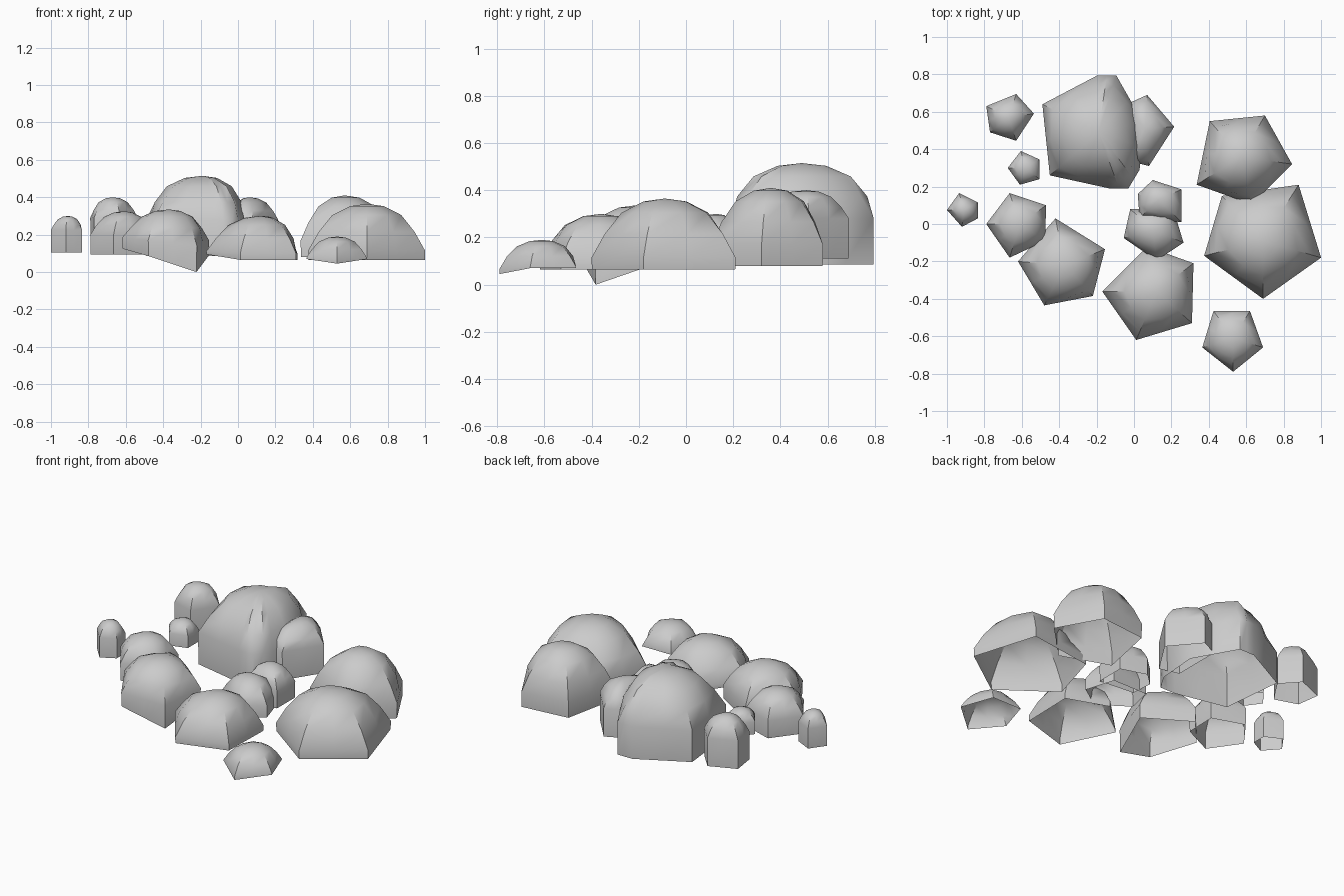
import bpy, bmesh, math
from mathutils import Vector

if "Cube" in bpy.data.objects:
    bpy.data.objects.remove(bpy.data.objects["Cube"])


def rock(name, outline, top, base, shoulder, taper=0.995, dips=None):
    """Faceted boulder shell, open below: polygon footprint, skirt, rounded dome."""
    dips = dips or {}
    c = Vector(top)
    # footprint corners alternated with edge midpoints
    pts, drop = [], []
    n = len(outline)
    for i in range(n):
        a, b = Vector(outline[i]), Vector(outline[(i + 1) % n])
        da, db = dips.get(i, 0), dips.get((i + 1) % n, 0)
        pts += [a, (a + b) / 2]
        drop += [da, (da + db) / 2]
    # rows: corner scale, midpoint scale, height, share of dip
    h = c.z - shoulder
    rows = [(taper, taper, base, 1.0),
            (1.0, 1.0, shoulder, 0.35),
            (0.82, 0.91, shoulder + 0.40 * h, 0.0),
            (0.59, 0.68, shoulder + 0.76 * h, 0.0),
            (0.29, 0.34, shoulder + 0.95 * h, 0.0)]
    bm = bmesh.new()
    rings = []
    for fc, fm, z, share in rows:
        ring = []
        for i, p in enumerate(pts):
            q = c.xy + (p - c.xy) * (fm if i % 2 else fc)
            ring.append(bm.verts.new((q.x, q.y, z - drop[i] * share)))
        rings.append(ring)
    # outlines run clockwise, so faces wind this way to point outward
    m = len(pts)
    for lo, hi in zip(rings, rings[1:]):
        for i in range(m):
            j = (i + 1) % m
            bm.faces.new((lo[j], lo[i], hi[i], hi[j]))
    tip = bm.verts.new(c)
    for i in range(m):
        bm.faces.new((rings[-1][(i + 1) % m], rings[-1][i], tip))
    me = bpy.data.meshes.new(name)
    bm.to_mesh(me)
    bm.free()
    me.shade_smooth()
    me.set_sharp_from_angle(angle=math.radians(38))
    ob = bpy.data.objects.new(name, me)
    bpy.context.collection.objects.link(ob)
    return ob


# Large boulders at the back
rock("back_boulder",
     [(-.49, .64), (-.195, .795), (-.095, .795), (.05, .54),
      (.03, .29), (-.03, .19), (-.13, .19), (-.45, .26)],
     (-.19, .49, .515), .085, .28)
rock("back_side_boulder",
     [(.07, .69), (.215, .52), (.08, .31), (-.04, .34), (-.04, .64)],
     (.06, .51, .40), .11, .28)
rock("right_back_boulder",
     [(.405, .55), (.70, .58), (.845, .32), (.63, .105), (.335, .21)],
     (.57, .36, .41), .08, .17)

# Broad boulders at the front
rock("right_front_boulder",
     [(.47, .15), (.88, .21), (1.0, -.18), (.69, -.40), (.375, -.17)],
     (.69, -.09, .365), .065, .115)
rock("front_boulder",
     [(.07, -.12), (.318, -.21), (.31, -.53), (.012, -.62), (-.17, -.36)],
     (.12, -.36, .30), .065, .10, dips={4: -.03})
rock("left_front_boulder",
     [(-.42, .03), (-.155, -.135), (-.22, -.385), (-.48, -.435), (-.62, -.20)],
     (-.37, -.22, .335), .085, .17, .985, {2: .085, 4: -.04})

# Medium stones in the centre and on the left
rock("centre_stone_front",
     [(-.055, -.075), (-.02, .08), (.21, .08), (.265, -.10), (.12, -.195)],
     (.10, -.03, .28), .09, .16)
rock("centre_stone_back",
     [(.02, .16), (.10, .235), (.255, .185), (.255, .01), (.03, .03)],
     (.13, .13, .30), .10, .20)
rock("left_stone",
     [(-.665, .165), (-.47, .10), (-.475, -.09), (-.665, -.18), (-.79, 0)],
     (-.61, 0, .325), .095, .20)

# Small upright stones on the left
rock("far_left_stone",
     [(-.935, .165), (-.835, .115), (-.835, .03), (-.92, -.015), (-1.0, .075)],
     (-.91, .075, .30), .105, .225)
rock("left_back_stone",
     [(-.79, .63), (-.63, .695), (-.535, .59), (-.63, .445), (-.77, .49)],
     (-.67, .57, .40), .12, .29)
rock("left_small_stone",
     [(-.605, .39), (-.505, .345), (-.505, .24), (-.61, .21), (-.675, .30)],
     (-.58, .30, .31), .175, .25)

# Low stone at the front
rock("front_low_stone",
     [(.425, -.465), (.62, -.465), (.69, -.66), (.53, -.79), (.365, -.66)],
     (.53, -.61, .19), .07, .075, 1.0, {3: .025})
